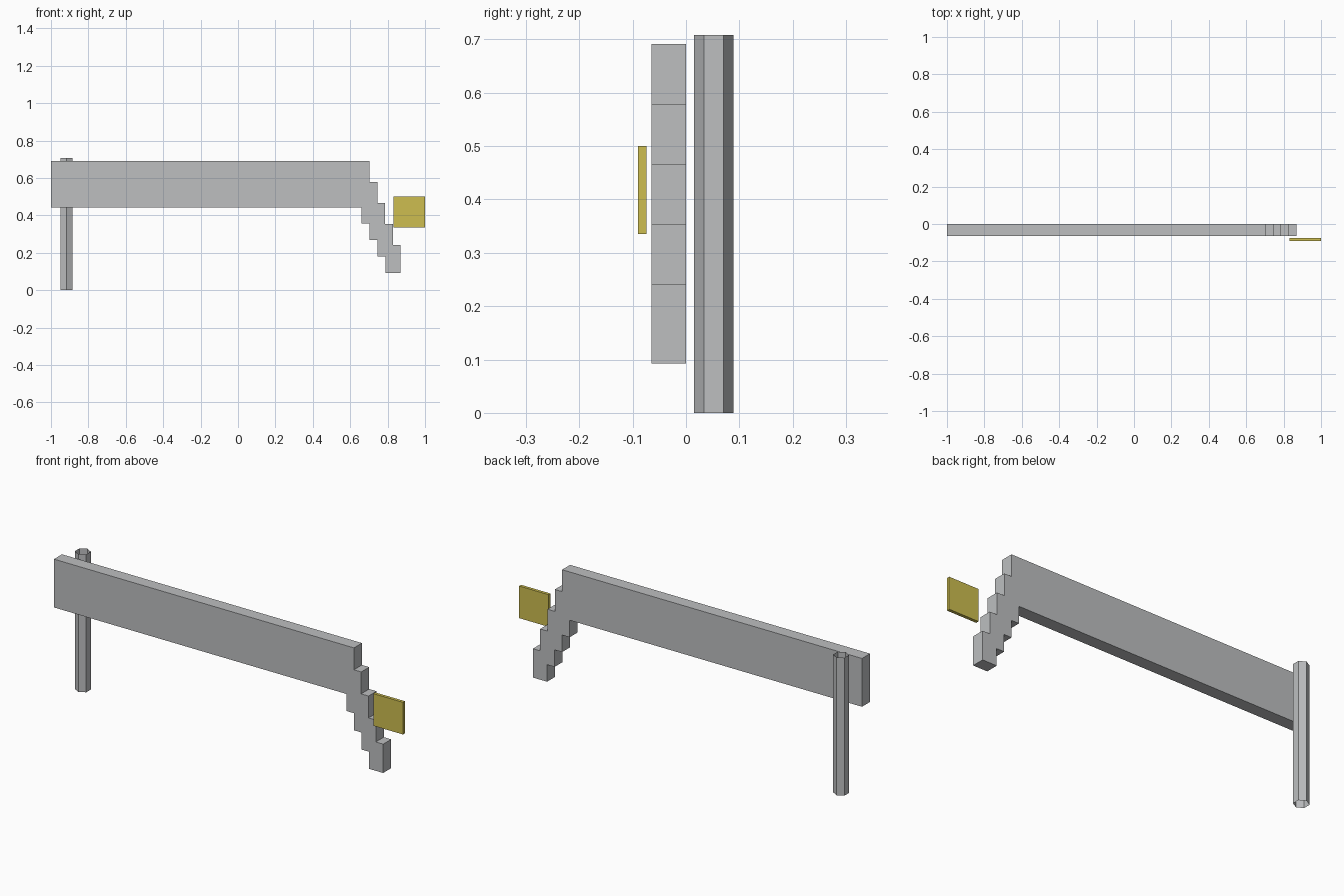
import bpy
import bmesh
from mathutils import Matrix, Vector

cube = bpy.data.objects.get("Cube")
if cube:
    bpy.data.objects.remove(cube, do_unlink=True)


def material(name, rgb):
    mat = bpy.data.materials.new(name)
    mat.use_nodes = True
    colour = (*rgb, 1.0)
    mat.diffuse_color = colour
    mat.node_tree.nodes["Principled BSDF"].inputs["Base Color"].default_value = colour
    return mat


def add_object(name, bm, mat):
    mesh = bpy.data.meshes.new(name)
    bm.to_mesh(mesh)
    bm.free()
    mesh.materials.append(mat)
    obj = bpy.data.objects.new(name, mesh)
    bpy.context.collection.objects.link(obj)
    return obj


def add_plate(name, outline, y_front, y_back, mat):
    """Extrude an outline in the xz plane from front to back."""
    bm = bmesh.new()
    face = bm.faces.new([bm.verts.new((x, y_front, z)) for x, z in outline])
    moved = bmesh.ops.extrude_face_region(bm, geom=[face])["geom"]
    verts = [v for v in moved if isinstance(v, bmesh.types.BMVert)]
    bmesh.ops.translate(bm, verts=verts, vec=Vector((0, y_back - y_front, 0)))
    bmesh.ops.recalc_face_normals(bm, faces=bm.faces)
    return add_object(name, bm, mat)


grey = material("light_grey", (0.51, 0.52, 0.53))
yellow = material("mustard_yellow", (0.61, 0.51, 0.08))

# Long rail with a stepped, descending end
top, bottom = 0.691, 0.443
upper = [(-1.0, top)]
for i in range(5):
    x = 0.704 + 0.0415 * i
    z = top - 0.1125 * i
    upper += [(x, z), (x, z - 0.1125)]
upper[-1] = (0.87, 0.093)

lower = [(-1.0, bottom)]
for i in range(4):
    x = 0.661 + 0.0427 * i
    z = bottom - 0.0875 * i
    lower += [(x, z), (x, z - 0.0875)]
add_plate("stepped_rail", upper + lower[::-1], -0.065, 0.0, grey)

# Thin square marker in front of the stepped end
add_plate("square_marker",
          [(0.832, 0.335), (1.0, 0.335), (1.0, 0.5), (0.832, 0.5)],
          -0.09, -0.074, yellow)

# Hexagonal open-ended post behind the other end
height = 0.708
bm = bmesh.new()
bmesh.ops.create_cone(bm, cap_ends=False, segments=6, radius1=0.037,
                      radius2=0.037, depth=height)
# Turn a corner towards the front if the ring starts with a flat there
reach = max(v.co.y for v in bm.verts)
if reach < 0.036:
    bmesh.ops.rotate(bm, verts=bm.verts, cent=(0, 0, 0),
                     matrix=Matrix.Rotation(0.5236, 3, "Z"))
bmesh.ops.translate(bm, verts=bm.verts, vec=(-0.918, 0.052, height / 2))
add_object("hexagonal_post", bm, grey)
